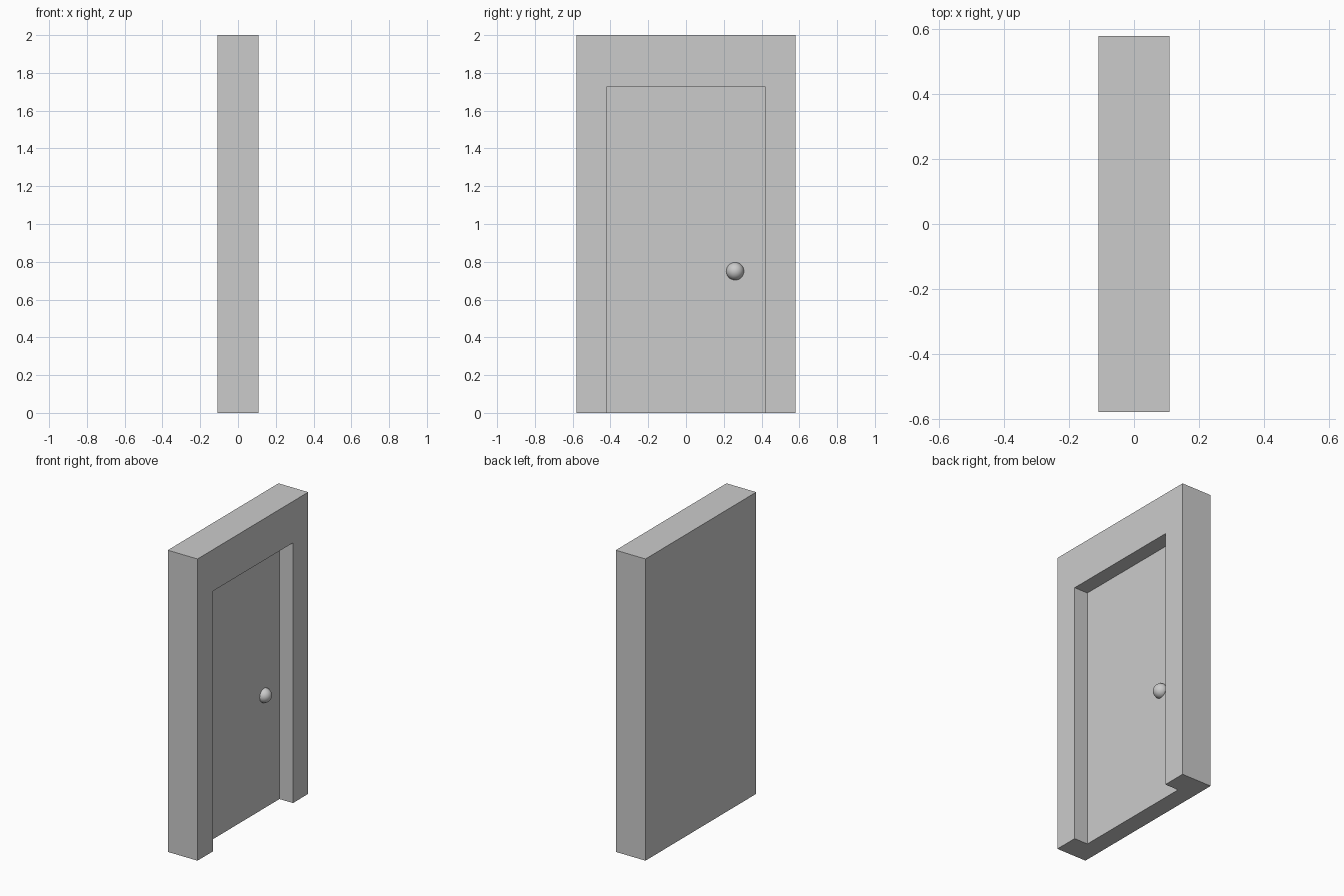
import bpy
import math

if "Cube" in bpy.data.objects:
    bpy.data.objects.remove(bpy.data.objects["Cube"])

W, D, H = 0.218, 1.16, 2.0      # outer block: thickness, width, height
OPEN_W, OPEN_H = 0.84, 1.725    # doorway opening
DOOR_X = 0.01                   # plane of the recessed door face


def box(name, lo, hi):
    mid = [(a + b) / 2 for a, b in zip(lo, hi)]
    bpy.ops.mesh.primitive_cube_add(size=1, location=mid)
    ob = bpy.context.object
    ob.name = name
    ob.scale = [b - a for a, b in zip(lo, hi)]
    bpy.ops.object.transform_apply(location=True, rotation=False, scale=True)
    return ob


# solid block holding both the frame and the door panel
frame = box("door_and_frame", (-W / 2, -D / 2, 0), (W / 2, D / 2, H))

# recess cut into the +x face, open at the floor
cutter = box("recess_cutter", (DOOR_X, -OPEN_W / 2, -0.2), (W, OPEN_W / 2, OPEN_H))
cutter.hide_render = True
mod = frame.modifiers.new("recess", "BOOLEAN")
mod.operation = "DIFFERENCE"
mod.solver = "EXACT"
mod.object = cutter
bpy.context.view_layer.objects.active = frame
bpy.ops.object.modifier_apply(modifier=mod.name)
bpy.data.objects.remove(cutter)

# round knob, half sunk in the door face
bpy.ops.mesh.primitive_uv_sphere_add(segments=32, ring_count=16, radius=0.047,
                                     location=(DOOR_X, 0.26, 0.75),
                                     rotation=(0, math.pi / 2, 0))
knob = bpy.context.object
knob.name = "door_knob"
bpy.ops.object.shade_smooth()
